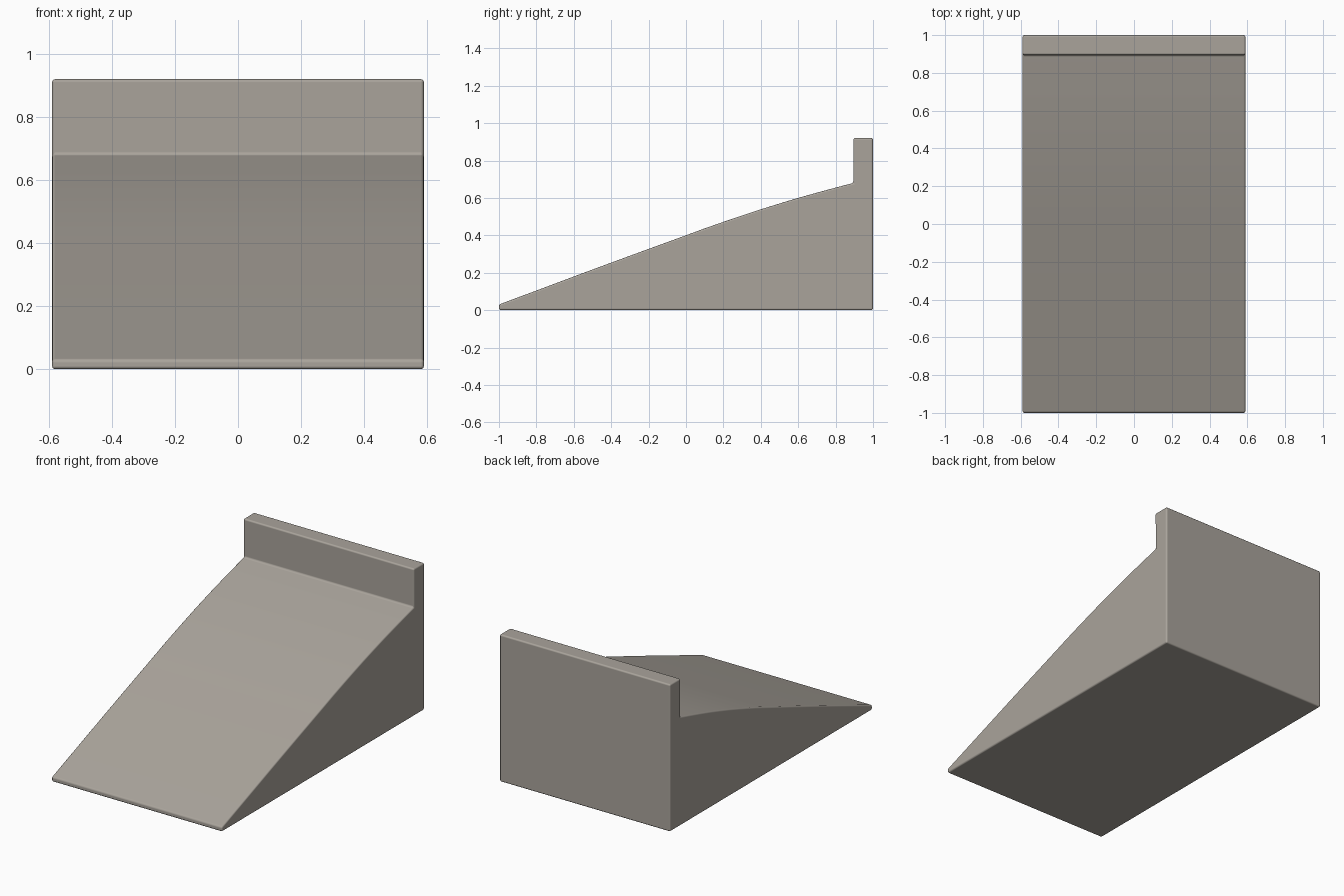
import bpy, bmesh, math

if "Cube" in bpy.data.objects:
    bpy.data.objects.remove(bpy.data.objects["Cube"])

HALF_W = 0.59

concrete = bpy.data.materials.new("warm grey concrete")
concrete.diffuse_color = (0.40, 0.37, 0.33, 1)
concrete.use_nodes = True
concrete.node_tree.nodes["Principled BSDF"].inputs["Base Color"].default_value = concrete.diffuse_color

# Side profile (y, z): flat base, back wall, gently crowned ramp
profile = [(-1, 0), (1, 0), (1, 0.92), (0.895, 0.92), (0.895, 0.68),
           (0.8, 0.655), (0.7, 0.628), (0.6, 0.6), (0.5, 0.57), (0.4, 0.539),
           (0.3, 0.506), (0.2, 0.472), (0.1, 0.437), (0, 0.40),
           (-0.25, 0.309), (-0.5, 0.217), (-1, 0.03)]

# Extrude the profile across the width
bm = bmesh.new()
face = bm.faces.new([bm.verts.new((-HALF_W, y, z)) for y, z in profile])
ext = bmesh.ops.extrude_face_region(bm, geom=[face])
moved = [g for g in ext["geom"] if isinstance(g, bmesh.types.BMVert)]
bmesh.ops.translate(bm, verts=moved, vec=(2 * HALF_W, 0, 0))
bmesh.ops.recalc_face_normals(bm, faces=bm.faces)

mesh = bpy.data.meshes.new("ramp_with_back_wall")
bm.to_mesh(mesh)
bm.free()
mesh.materials.append(concrete)
ramp = bpy.data.objects.new("ramp_with_back_wall", mesh)
bpy.context.collection.objects.link(ramp)

# Softly rounded edges
bevel = ramp.modifiers.new("rounded edges", 'BEVEL')
bevel.width = 0.01
bevel.segments = 3
bevel.limit_method = 'ANGLE'
bevel.angle_limit = math.radians(30)
bevel.harden_normals = True

bpy.context.view_layer.objects.active = ramp
ramp.select_set(True)
bpy.ops.object.shade_smooth_by_angle(angle=math.radians(35))
